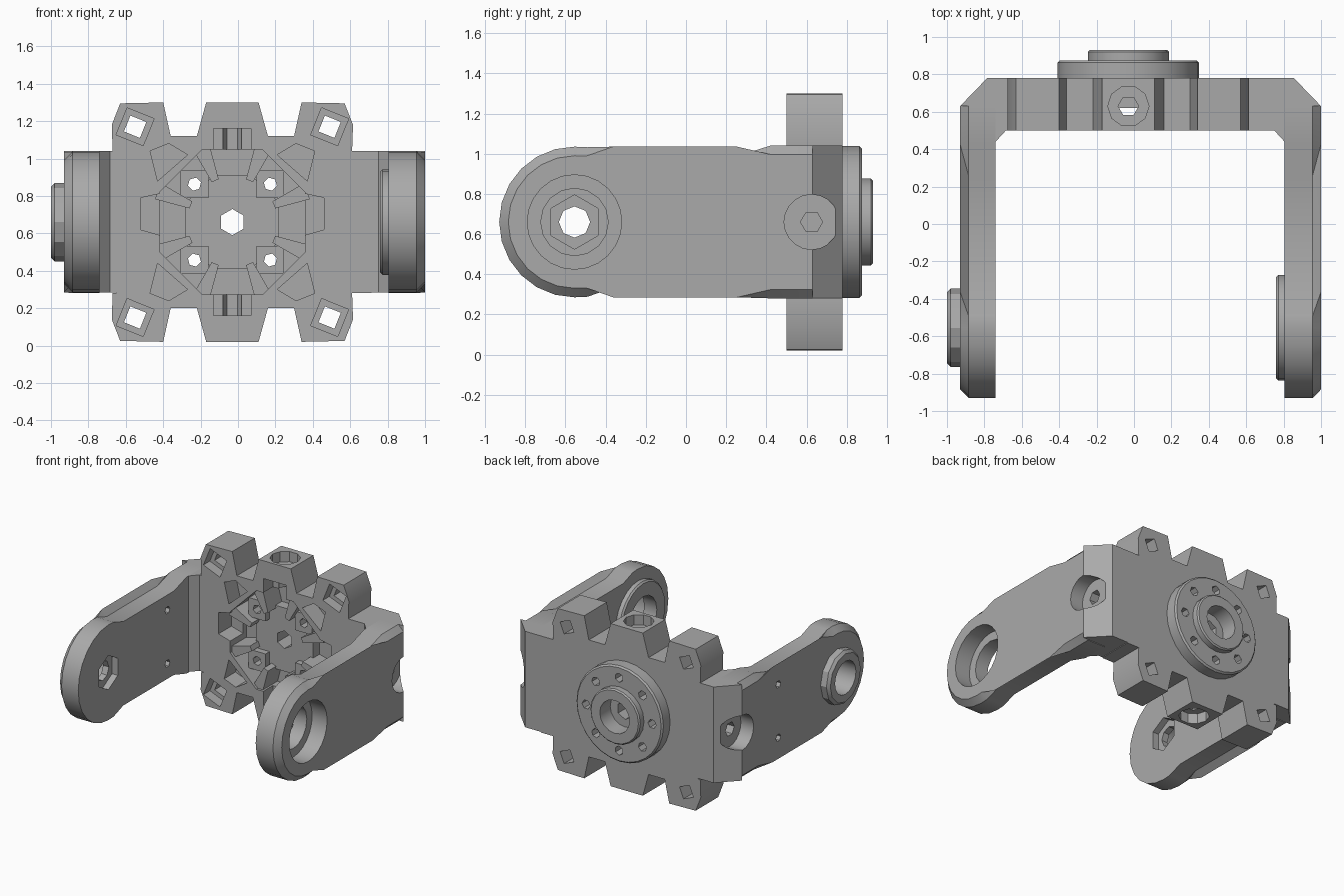
import bpy, bmesh
from math import cos, sin, pi, radians

if "Cube" in bpy.data.objects:
    bpy.data.objects.remove(bpy.data.objects["Cube"])

grey = bpy.data.materials.new("plain grey")
grey.use_nodes = True
grey.diffuse_color = (0.4, 0.4, 0.4, 1)
grey.node_tree.nodes["Principled BSDF"].inputs["Base Color"].default_value = (0.4, 0.4, 0.4, 1)

CX, CZ = -0.03, 0.66      # centre of the spider plate
PY = -0.555               # pivot position along the arms
parts = []


def prism(name, pts, a, b, axis, bevel=0, side=1, limit=9):
    """Extrude a 2D outline from a to b along an axis; optionally bevel one end."""
    def place(p, t):
        return {"x": (t, p[0], p[1]), "y": (p[0], t, p[1]), "z": (p[0], p[1], t)}[axis]
    bm = bmesh.new()
    ends = [[bm.verts.new(place(p, t)) for p in pts] for t in (a, b)]
    for ring in ends:
        bm.faces.new(ring)
    n = len(pts)
    for i in range(n):
        j = (i + 1) % n
        bm.faces.new((ends[0][i], ends[0][j], ends[1][j], ends[1][i]))
    if bevel:
        ring = ends[1]
        edges = [bm.edges.get((ring[i], ring[(i + 1) % n])) for i in range(n)]
        edges = [e for e in edges if min(v.co.y for v in e.verts) < limit]
        bmesh.ops.bevel(bm, geom=edges, offset=bevel, segments=1, affect="EDGES")
    bmesh.ops.recalc_face_normals(bm, faces=bm.faces[:])
    mesh = bpy.data.meshes.new(name)
    bm.to_mesh(mesh)
    bm.free()
    mesh.materials.append(grey)
    ob = bpy.data.objects.new(name, mesh)
    bpy.context.collection.objects.link(ob)
    parts.append(ob)
    return ob


def circle(u, v, r, n=24, turn=0.0):
    return [(u + r * cos(turn + 2 * pi * i / n), v + r * sin(turn + 2 * pi * i / n)) for i in range(n)]


def rect(u0, u1, v0, v1):
    return [(u0, v0), (u1, v0), (u1, v1), (u0, v1)]


def cut(ob, *cutter_args):
    """Subtract a prism from an object."""
    tool = prism("cutter", *cutter_args)
    parts.remove(tool)
    mod = ob.modifiers.new("cut", "BOOLEAN")
    mod.operation, mod.solver, mod.object = "DIFFERENCE", "EXACT", tool
    bpy.context.view_layer.update()
    deps = bpy.context.evaluated_depsgraph_get()
    mesh = bpy.data.meshes.new_from_object(ob.evaluated_get(deps))
    ob.modifiers.clear()
    ob.data = mesh
    bpy.data.objects.remove(tool)


# Arm outline: wide root, narrow waist, round pivot end
upper = [(0.63, 1.04), (0.42, 1.04), (0.26, 0.99), (-0.37, 0.99), (-0.49, 1.032)]
arc = [(PY + 0.375 * cos(a), CZ + 0.375 * sin(a)) for a in [radians(90 + 15 * i) for i in range(13)]]
arm_outline = upper + arc + [(y, 2 * CZ - z) for y, z in reversed(upper)]

left_arm = prism("left_arm", arm_outline, 0.805, 1.0, "x", 0.045, 1, 0.6)
right_arm = prism("right_arm", arm_outline, -0.74, -0.93, "x", 0.045, 1, 0.6)


# Chamfered corners joining the arms to the back plate
def corner(name, inner, outer, s):
    plan = [(outer, 0.63), (outer - s * 0.145, 0.78), (inner - s * 0.09, 0.78), (inner - s * 0.09, 0.5),
            (inner - s * 0.055, 0.5), (inner, 0.44), (inner, 0.63)]
    return prism(name, plan, 0.285, 1.04, "z")


left_corner = corner("left_corner", 0.805, 1.0, 1)
right_corner = corner("right_corner", -0.74, -0.93, -1)

# Counterbored side screw holes in the corners
for arm, block, outer, s in ((left_arm, left_corner, 1.0, 1), (right_arm, right_corner, -0.93, -1)):
    for ob in (arm, block):
        cut(ob, circle(0.625, CZ, 0.137, 20), outer - s * 0.11, outer + s * 0.1, "x")
        cut(ob, circle(0.625, CZ, 0.055, 6), outer - s * 0.3, outer, "x")

# Left pivot: inner collar and stepped bore
left_collar = prism("left_pivot_collar", circle(PY, CZ, 0.282), 0.82, 0.76, "x", 0.012)
cut(left_arm, circle(PY, CZ, 0.235), 0.87, 1.1, "x")
for ob in (left_arm, left_collar):
    cut(ob, circle(PY, CZ, 0.168, 16), 0.7, 0.95, "x")

# Right pivot: outer boss with bore, hexagonal recess on the inside
right_boss = prism("right_pivot_boss", circle(PY, CZ, 0.21, 12), -0.91, -1.0, "x", 0.02)
cut(right_boss, circle(PY, CZ, 0.13, 16), -0.8, -1.1, "x")
cut(right_arm, circle(PY, CZ, 0.13, 16), -0.84, -1.1, "x")
cut(right_arm, circle(PY, CZ, 0.135, 6, pi / 6), -0.79, -0.6, "x")
cut(right_arm, circle(PY, CZ, 0.078, 8), -0.9, -0.7, "x")
for dz in (-0.21, 0.21):
    cut(right_arm, circle(0.18, CZ + dz, 0.03, 6), -1.0, -0.6, "x")

# Back plate with teeth and corner lugs, mirrored from one quarter
quarter = [(0.68, 0.38), (0.64, 0.38), (0.645, 0.52), (0.60, 0.635), (0.37, 0.64), (0.33, 0.46),
           (0.19, 0.46), (0.14, 0.64)]
top = quarter + [(-x, z) for x, z in reversed(quarter)]
outline = [(CX + x, CZ + z) for x, z in top] + [(CX + x, CZ - z) for x, z in reversed(top)]
outline = [((0.715 if x > 0 else -0.65) if abs(x - CX) > 0.66 else x, z) for x, z in outline]
plate = prism("back_plate", outline, 0.5, 0.78, "y")

# Front pocket, tooth slots, side pockets and lug holes
cut(plate, circle(CX, CZ, 0.42, 8, pi / 8), 0.4, 0.7, "y")
for s in (-1, 1):
    cut(plate, rect(CX - 0.1, CX + 0.1, *sorted((CZ + s * 0.3, CZ + s * 0.5))), 0.4, 0.62, "y")
    cut(plate, circle(CX, 0.63, 0.11, 10), CZ + s * 0.56, CZ + s * 0.75, "z")
    cut(plate, circle(CX, 0.63, 0.055, 6), CZ + s * 0.35, CZ + s * 0.6, "z")
    cut(plate, [(CX + s * 0.35, CZ - 0.08), (CX + s * 0.49, CZ - 0.04),
                (CX + s * 0.49, CZ + 0.13), (CX + s * 0.35, CZ + 0.16)], 0.4, 0.66, "y")
    for t in (-1, 1):
        cut(plate, circle(CX + s * 0.52, CZ + t * 0.51, 0.065, 4, 0.4), 0.4, 0.9, "y")
        cut(plate, circle(CX + s * 0.52, CZ + t * 0.51, 0.11, 4, 0.4), 0.4, 0.58, "y")
        cut(plate, [(CX + s * 0.24, CZ + t * 0.36), (CX + s * 0.40, CZ + t * 0.22),
                    (CX + s * 0.44, CZ + t * 0.38), (CX + s * 0.34, CZ + t * 0.42)], 0.4, 0.64, "y")

# Hub inside the pocket, and the stepped mounting flange at the back
hub = prism("front_hub", circle(CX, CZ, 0.27, 8, pi / 8), 0.71, 0.62, "y")
flange = prism("rear_flange", circle(CX, CZ, 0.378, 28), 0.77, 0.875, "y", 0.012)
collar = prism("rear_collar", circle(CX, CZ, 0.217, 20), 0.87, 0.93, "y", 0.01)
for ob in (flange, collar):
    cut(ob, circle(CX, CZ, 0.13, 16), 0.8, 1.0, "y")
for ob in (hub, plate, flange):
    cut(ob, circle(CX, CZ, 0.07, 6, pi / 6), 0.4, 0.9, "y")

# Screw bosses around the hub, flange holes and pocket ribs
for i in range(8):
    a = i * pi / 4
    u, v = CX + 0.287 * cos(a), CZ + 0.287 * sin(a)
    hole = circle(u, v, 0.036, 6, a)
    if i % 2:
        boss = prism("screw_boss", circle(u, v, 0.105, 4, pi / 4), 0.71, 0.57, "y")
        for ob in (boss, hub, plate, flange):
            cut(ob, hole, 0.4, 1.0, "y")
    else:
        cut(flange, hole, 0.8, 1.0, "y")
    b = a + pi / 8
    c, s = cos(b), sin(b)
    rib = [(0.24, -0.02), (0.43, -0.045), (0.43, 0.045), (0.24, 0.02)]
    prism("pocket_rib", [(CX + r * c - w * s, CZ + r * s + w * c) for r, w in rib], 0.71, 0.52, "y")

# Smooth round walls, crisp edges
bpy.ops.object.select_all(action="DESELECT")
for ob in parts:
    ob.select_set(True)
bpy.context.view_layer.objects.active = parts[0]
bpy.ops.object.shade_smooth_by_angle(angle=radians(28))
